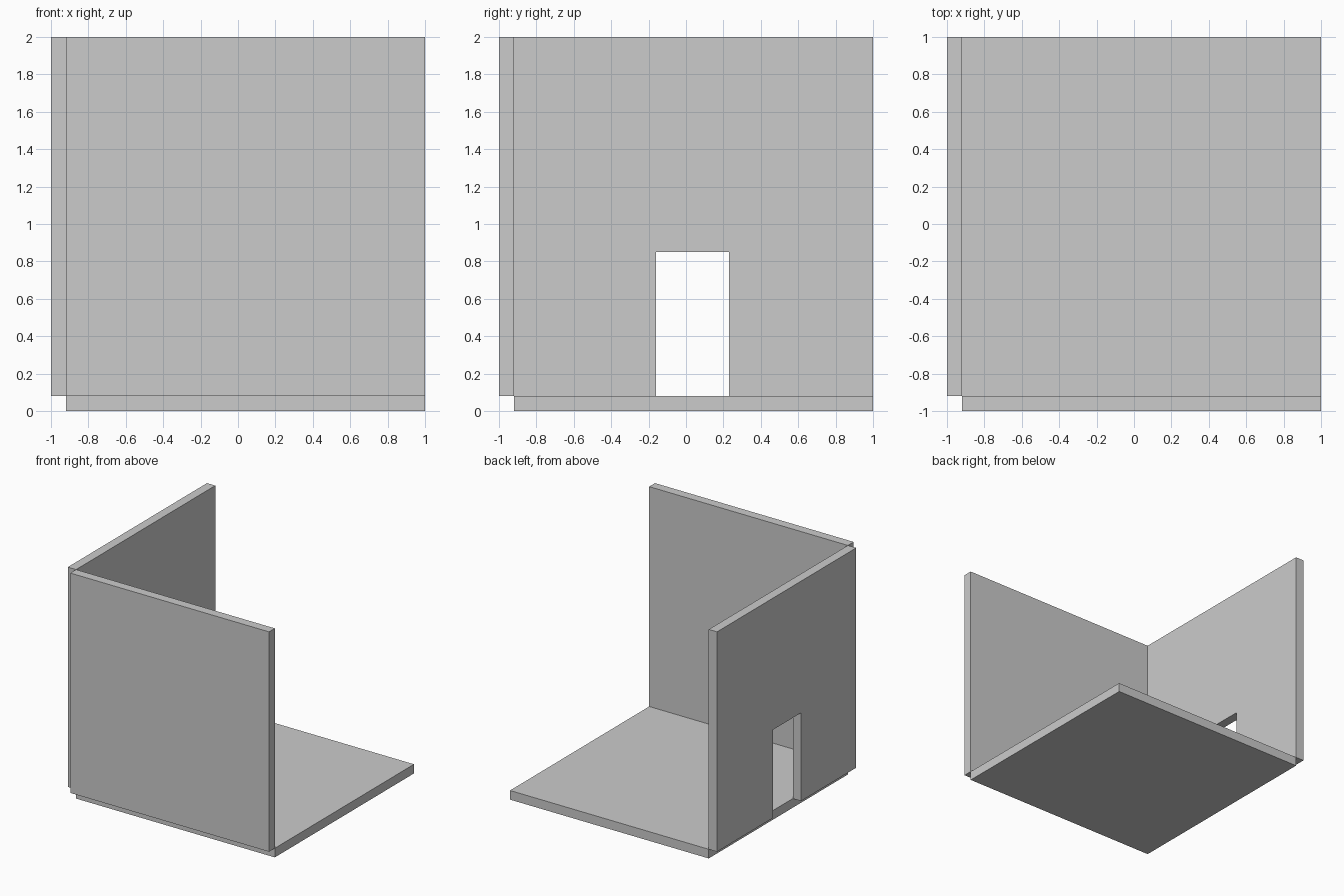
import bpy, bmesh
from mathutils import Vector

if "Cube" in bpy.data.objects:
    bpy.data.objects.remove(bpy.data.objects["Cube"])

T = 0.08          # slab thickness
IN = -1 + T       # inner face of the walls


def slab(name, outline, push):
    """Extrude a flat outline by a vector into a closed solid."""
    bm = bmesh.new()
    face = bm.faces.new([bm.verts.new(p) for p in outline])
    ext = bmesh.ops.extrude_face_region(bm, geom=[face], use_keep_orig=True)
    moved = [g for g in ext["geom"] if isinstance(g, bmesh.types.BMVert)]
    bmesh.ops.translate(bm, verts=moved, vec=Vector(push))
    bmesh.ops.recalc_face_normals(bm, faces=bm.faces[:])
    mesh = bpy.data.meshes.new(name)
    bm.to_mesh(mesh)
    bm.free()
    obj = bpy.data.objects.new(name, mesh)
    bpy.context.collection.objects.link(obj)
    return obj


# Floor, inset so the walls sit just outside its edges
slab("floor", [(IN, IN, 0), (1, IN, 0), (1, 1, 0), (IN, 1, 0)], (0, 0, T))

# Plain front wall
slab("front_wall", [(IN, -1, T), (1, -1, T), (1, -1, 2), (IN, -1, 2)], (0, T, 0))

# Left wall with a doorway open at the bottom
d0, d1, top = -0.16, 0.23, 0.85
profile = [(IN, T), (d0, T), (d0, top), (d1, top), (d1, T), (1, T), (1, 2), (IN, 2)]
slab("door_wall", [(-1, y, z) for y, z in profile], (T, 0, 0))
